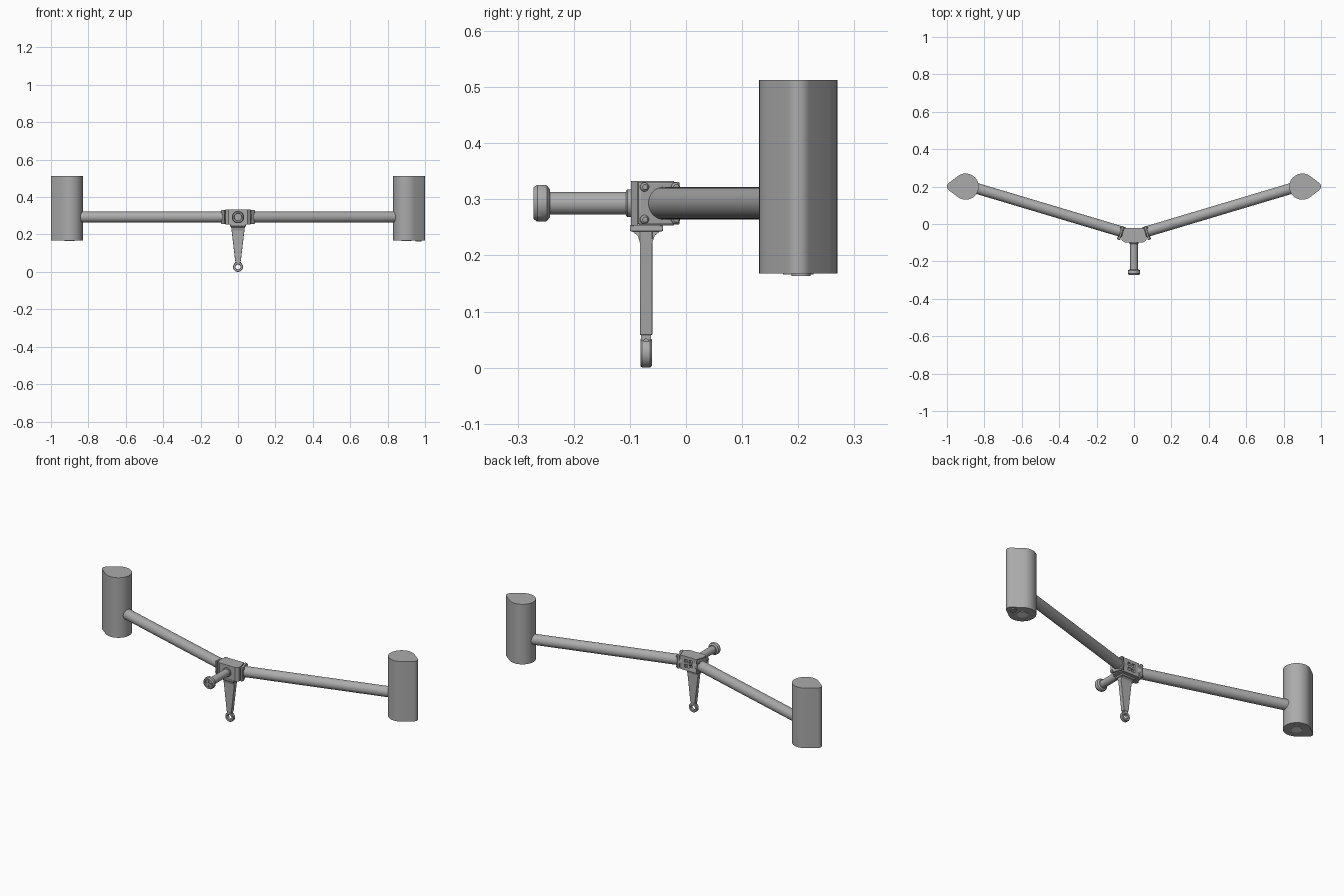
import bpy, bmesh
from math import sin, cos, tau, radians, acos
from mathutils import Vector

cube = bpy.data.objects.get("Cube")
if cube:
    bpy.data.objects.remove(cube)


def material(name, value):
    m = bpy.data.materials.new(name)
    m.use_nodes = True
    colour = (value, value, value, 1)
    m.diffuse_color = colour
    m.node_tree.nodes["Principled BSDF"].inputs["Base Color"].default_value = colour
    return m


GREY = material("metal grey", 0.41)
WHITE = material("lamp white", 0.9)


def finish(bm, name, mat=GREY):
    bmesh.ops.recalc_face_normals(bm, faces=bm.faces)
    mesh = bpy.data.meshes.new(name)
    bm.to_mesh(mesh)
    bm.free()
    ob = bpy.data.objects.new(name, mesh)
    bpy.context.collection.objects.link(ob)
    mesh.materials.append(mat)
    bpy.ops.object.select_all(action="DESELECT")
    ob.select_set(True)
    bpy.context.view_layer.objects.active = ob
    bpy.ops.object.shade_smooth_by_angle(angle=radians(30))
    return ob


def lathe(name, profile, origin, direction, sides=32, ring=False, mat=GREY):
    """Turn (radius, distance) points about an axis; ring closes the profile."""
    bm = bmesh.new()
    turn = Vector(direction).to_track_quat("Z", "Y")
    loops = [[bm.verts.new(Vector(origin) + turn @ Vector(
        (r * cos(tau * (i + .5) / sides), r * sin(tau * (i + .5) / sides), h)))
        for i in range(sides)] for r, h in profile]
    pairs = list(zip(loops, loops[1:]))
    if ring:
        pairs.append((loops[-1], loops[0]))
    else:
        bm.faces.new(loops[0])
        bm.faces.new(loops[-1])
    for a, b in pairs:
        for i in range(sides):
            j = (i + 1) % sides
            bm.faces.new((a[i], a[j], b[j], b[i]))
    return finish(bm, name, mat)


def prism(name, points, lo, hi, axis="z", bevel=0):
    """Extrude an outline along one axis."""
    place = {"x": lambda a, b, c: (c, a, b), "y": lambda a, b, c: (a, c, b),
             "z": lambda a, b, c: (a, b, c)}[axis]
    bm = bmesh.new()
    rows = [[bm.verts.new(place(a, b, c)) for a, b in points] for c in (lo, hi)]
    n = len(points)
    for row in rows:
        bm.faces.new(row)
    for i in range(n):
        j = (i + 1) % n
        bm.faces.new((rows[0][i], rows[0][j], rows[1][j], rows[1][i]))
    ob = finish(bm, name)
    if bevel:
        mod = ob.modifiers.new("soft edges", "BEVEL")
        mod.width, mod.segments = bevel, 2
    return ob


def rect(a0, a1, b0, b1):
    return [(a0, b0), (a1, b0), (a1, b1), (a0, b1)]


def disc(r, h):
    return [(r, 0), (r, h)]


AXIS_Z = 0.293
slope = Vector((0.76, 0.227, 0)).normalized()

for s, side in ((1, "left"), (-1, "right")):
    # Teardrop paddle: a large arc joined tangentially to a small outer tip
    big, tip, gap = 0.07, 0.024, 0.076
    a = acos((big - tip) / gap)
    outline = []
    for k in range(29):
        t = a + (tau - 2 * a) * k / 28
        outline.append((s * (0.9 + big * cos(t)), 0.2 + big * sin(t)))
    for k in range(11):
        t = -a + 2 * a * k / 10
        outline.append((s * (0.9 + gap + tip * cos(t)), 0.2 + tip * sin(t)))
    prism(side + "_paddle", outline, 0.168, 0.513)
    lathe(side + "_paddle_lamp", disc(0.027, 0.003), (s * 0.9, 0.2, 0.166),
          (0, 0, 1), mat=WHITE)

    # Arm tube with a collar at the hub
    d = Vector((s * slope.x, slope.y, 0))
    start = Vector((s * 0.05, -0.046, AXIS_Z))
    lathe(side + "_arm", disc(0.029, 0.83), start, d, 40)

    # Square mounting flange with four screws
    across = Vector((-d.y, d.x, 0)) * s
    centre = start + d * 0.018
    bm = bmesh.new()
    bmesh.ops.create_cube(bm, size=1)
    for v in bm.verts:
        v.co = (centre + d * v.co.x * 0.012 + across * (v.co.y * 0.076 - 0.008)
                + Vector((0, 0, v.co.z * 0.076)))
    flange = finish(bm, side + "_flange")
    mod = flange.modifiers.new("soft edges", "BEVEL")
    mod.width, mod.segments = 0.003, 2
    for u in (-1, 1):
        for w in (-1, 1):
            p = centre + across * (u * 0.029 - 0.008) + Vector((0, 0, w * 0.029))
            lathe(side + "_flange_screw", [(0.008, 0), (0.008, 0.009), (0.005, 0.012)],
                  p, d, 12)

# Knurled knob under the left paddle
lathe("paddle_knob", disc(0.017, 0.008), (0.965, 0.205, 0.163), (0, 0, 1), 16)

# Hub block
hub = prism("hub", [(-.05, -.098), (.05, -.098), (.066, -.086), (.066, -.065),
                    (.052, -.021), (-.052, -.021), (-.066, -.065), (-.066, -.086)],
            0.253, 0.333)
# Four square pockets in the back of the hub
for u in (-1, 1):
    for w in (-1, 1):
        x, z = u * 0.014, AXIS_Z + w * 0.014
        cutter = prism("pocket_cutter", rect(x - .009, x + .009, z - .009, z + .009),
                       -0.032, 0, "y")
        cutter.hide_render = True
        cutter.hide_set(True)
        mod = hub.modifiers.new("pocket", "BOOLEAN")
        mod.operation, mod.object, mod.solver = "DIFFERENCE", cutter, "EXACT"

# Front rod, collar and knob
front = (0, -1, 0)
lathe("rod_collar", [(.025, 0), (.025, .008), (.022, .011)], (0, -.096, AXIS_Z), front)
lathe("front_rod", disc(0.0205, 0.155), (0, -.095, AXIS_Z), front)
lathe("front_knob", [(.025, 0), (.033, .006), (.034, .009), (.034, .023), (.029, .03),
                     (.022, .03), (.02, .025)], (0, -.242, AXIS_Z), front, 12)
for half_w, half_h in ((0.018, 0.003), (0.003, 0.018)):
    prism("knob_cross", rect(-half_w, half_w, AXIS_Z - half_h, AXIS_Z + half_h),
          -0.271, -0.266, "y")

# Lower bracket plate and its flared support
prism("bracket_plate", rect(-.042, .042, -.1, -.041), 0.243, 0.254, bevel=.002)
prism("bracket_flare", [(-.096, .243), (-.046, .243), (-.056, .235), (-.06, .222),
                        (-.082, .222), (-.086, .235)], -.034, .034, "x")

# Tapered leg
prism("leg", [(-.037, .245), (.037, .245), (.015, .058), (-.015, .058)],
      -.082, -.06, "y", .0015)

# Eyelet and its pivot screw at the foot
lathe("eyelet", [(.013, -.007), (.015, -.01), (.024, -.01), (.0265, -.007),
                 (.0265, .007), (.024, .01), (.015, .01), (.013, .007)],
      (0, -.071, .0265), front, 32, ring=True)
prism("eyelet_neck", rect(-.013, .013, .045, .06), -.08, -.062, "y")
lathe("pivot_screw", disc(.005, .034), (-.017, -.071, .047), (1, 0, 0), 12)
